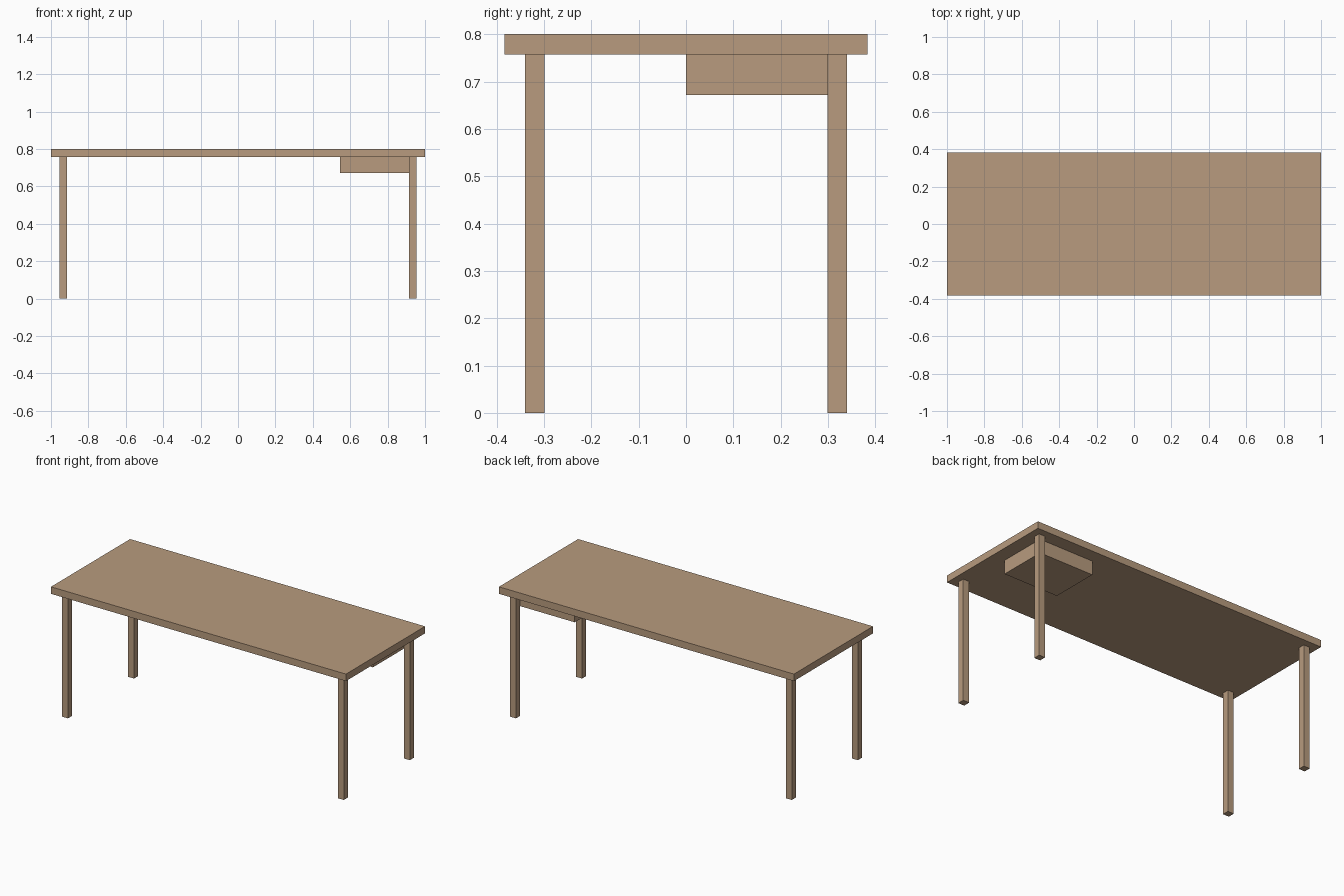
import bpy

if "Cube" in bpy.data.objects:
    bpy.data.objects.remove(bpy.data.objects["Cube"])


def box(name, lo, hi):
    """Axis-aligned box between two corners."""
    centre = [(a + b) / 2 for a, b in zip(lo, hi)]
    bpy.ops.mesh.primitive_cube_add(size=1, location=centre)
    ob = bpy.context.object
    ob.name = name
    ob.scale = [b - a for a, b in zip(lo, hi)]
    bpy.ops.object.transform_apply(location=False, rotation=False, scale=True)
    ob.data.materials.append(wood)
    return ob


wood = bpy.data.materials.new("wood")
wood.diffuse_color = (0.48, 0.33, 0.21, 1)
wood.use_nodes = True
wood.node_tree.nodes["Principled BSDF"].inputs["Base Color"].default_value = wood.diffuse_color

TOP, UNDER = 0.80, 0.757        # tabletop upper and lower faces
LEG_X, LEG_Y = 0.935, 0.3195    # leg centres
HALF = 0.0205                   # half leg thickness

# Tabletop slab
box("tabletop", (-1, -0.383, UNDER), (1, 0.383, TOP))

# Four square legs
for sx, side in ((-1, "left"), (1, "right")):
    for sy, end in ((-1, "front"), (1, "back")):
        x, y = sx * LEG_X, sy * LEG_Y
        box(f"{end}_{side}_leg", (x - HALF, y - HALF, 0), (x + HALF, y + HALF, UNDER))

# Drawer tucked inside the back right leg
box("drawer", (0.545, 0, 0.672), (LEG_X - HALF, LEG_Y - HALF, UNDER))
